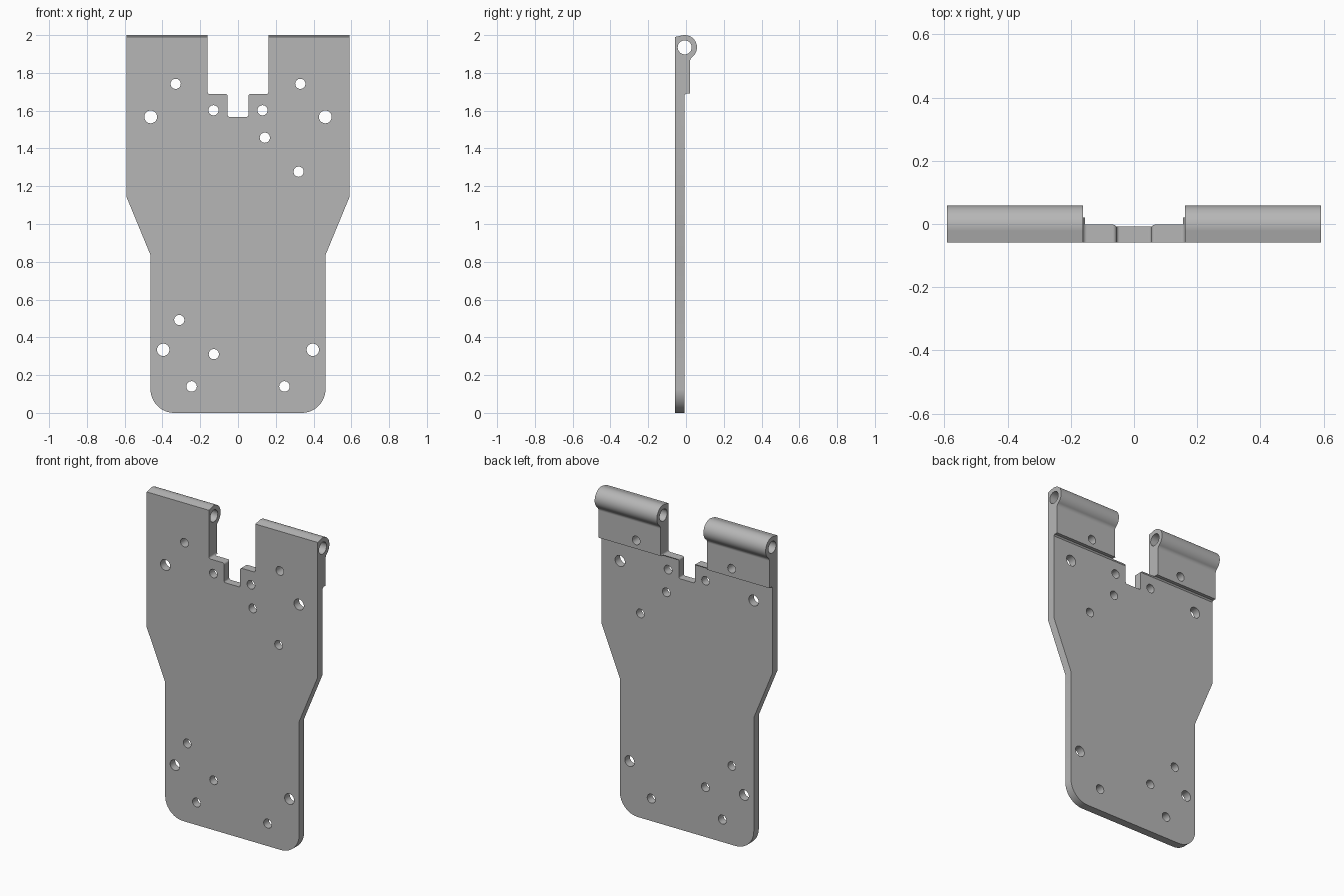
import bpy, bmesh
from math import sin, cos, acos, atan2, sqrt, hypot, radians, pi
from mathutils import Vector, Matrix

cube = bpy.data.objects.get("Cube")
if cube:
    bpy.data.objects.remove(cube, do_unlink=True)

steel = bpy.data.materials.new("plain grey metal")
steel.use_nodes = True
GREY = (0.47, 0.47, 0.47, 1)
steel.diffuse_color = GREY
steel.node_tree.nodes["Principled BSDF"].inputs["Base Color"].default_value = GREY


def arc(cx, cy, r, a, b, n):
    return [(cx + r * cos(a + (b - a) * i / n), cy + r * sin(a + (b - a) * i / n))
            for i in range(n + 1)]


def rounded(corners, steps=12):
    """Replace each (x, z, radius) corner by a tangent arc."""
    out = []
    for i, (x, z, r) in enumerate(corners):
        p = Vector((x, z))
        if r == 0:
            out.append((x, z))
            continue
        u = (Vector(corners[i - 1][:2]) - p).normalized()
        v = (Vector(corners[(i + 1) % len(corners)][:2]) - p).normalized()
        half = u.angle(v) / 2
        c = p + (u + v).normalized() * r / sin(half)
        s, e = p + u * r / (sin(half) / cos(half)) - c, p + v * r / (sin(half) / cos(half)) - c
        a = atan2(s.y, s.x)
        turn = (atan2(e.y, e.x) - a + pi) % (2 * pi) - pi
        out += arc(c.x, c.y, r, a, a + turn, steps)
    return out


def prism(name, points, to_3d, shift):
    """Extrude a closed flat outline along the shift vector."""
    bm = bmesh.new()
    face = bm.faces.new([bm.verts.new(to_3d(a, b)) for a, b in points])
    top = bmesh.ops.extrude_face_region(bm, geom=[face])["geom"]
    bmesh.ops.translate(bm, vec=shift, verts=[g for g in top if isinstance(g, bmesh.types.BMVert)])
    bmesh.ops.recalc_face_normals(bm, faces=bm.faces)
    mesh = bpy.data.meshes.new(name)
    bm.to_mesh(mesh)
    bm.free()
    mesh.materials.append(steel)
    obj = bpy.data.objects.new(name, mesh)
    bpy.context.collection.objects.link(obj)
    return obj


def combine(target, tool, operation):
    mod = target.modifiers.new(operation.lower(), "BOOLEAN")
    mod.operation, mod.object, mod.solver = operation, tool, "EXACT"
    bpy.ops.object.modifier_apply(modifier=mod.name)
    bpy.data.objects.remove(tool, do_unlink=True)


# Side profile: plate, thicker pad and hinge knuckle
FRONT, BACK, PAD = -0.058, -0.008, 0.021
KY, KZ, KR, FR = -0.007, 1.935, 0.065, 0.03
fy = PAD + FR
fz = KZ - sqrt((KR + FR) ** 2 - (fy - KY) ** 2)
join = atan2(KZ - fz, KY - fy)
lip = (FRONT, 1.99)
dy, dz = lip[0] - KY, lip[1] - KZ
tangent = atan2(dz, dy) - acos(KR / hypot(dy, dz))
profile = [(FRONT, 0), (BACK, 0), (BACK, 1.682), (0, 1.69), (PAD, 1.69)]
profile += arc(fy, fz, FR, pi, join, 8)
profile += arc(KY, KZ, KR, join - pi, tangent, 36)[1:] + [lip]
plate = prism("hinge_plate", profile, lambda y, z: (-0.7, y, z), (1.4, 0, 0))
bpy.context.view_layer.objects.active = plate
plate.select_set(True)

# Front outline: rounded foot, tapered waist, stepped notch between the ears
half = [(0.463, -0.0, 0.125), (0.463, 0.835, 0), (0.591, 1.145, 0), (0.591, 2.1, 0),
        (0.161, 2.1, 0), (0.161, 1.688, 0.012), (0.055, 1.688, 0.012), (0.055, 1.567, 0.01)]
outline = half + [(-x, z, r) for x, z, r in reversed(half)]
blank = prism("outline_tool", rounded(outline), lambda x, z: (x, -0.2, z), (0, 0.4, 0))
combine(plate, blank, "INTERSECT")

# Pin bore through both knuckles
bore = prism("bore_tool", arc(KY, KZ, 0.037, 0, 2 * pi, 32)[:-1],
             lambda y, z: (-0.8, y, z), (1.6, 0, 0))
combine(plate, bore, "DIFFERENCE")

# Screw holes: mirrored pairs, then single holes
pairs = [(0.33, 1.742, 0.027), (0.462, 1.567, 0.034), (0.13, 1.602, 0.027),
         (0.396, 0.334, 0.033)]
holes = [(s * x, z, r) for x, z, r in pairs for s in (-1, 1)]
holes += [(s * 0.246, 0.14, 0.028) for s in (-1, 1)]
holes += [(0.142, 1.457, 0.027), (0.321, 1.277, 0.027), (-0.311, 0.492, 0.027),
          (-0.128, 0.311, 0.027)]
for x, z, r in holes:
    drill = prism("drill_tool", arc(x, z, r, 0, 2 * pi, 24)[:-1],
                  lambda a, b: (a, -0.3, b), (0, 0.6, 0))
    combine(plate, drill, "DIFFERENCE")

bpy.ops.object.shade_smooth_by_angle(angle=radians(25))
weighted = plate.modifiers.new("clean_normals", "WEIGHTED_NORMAL")
weighted.keep_sharp = True
